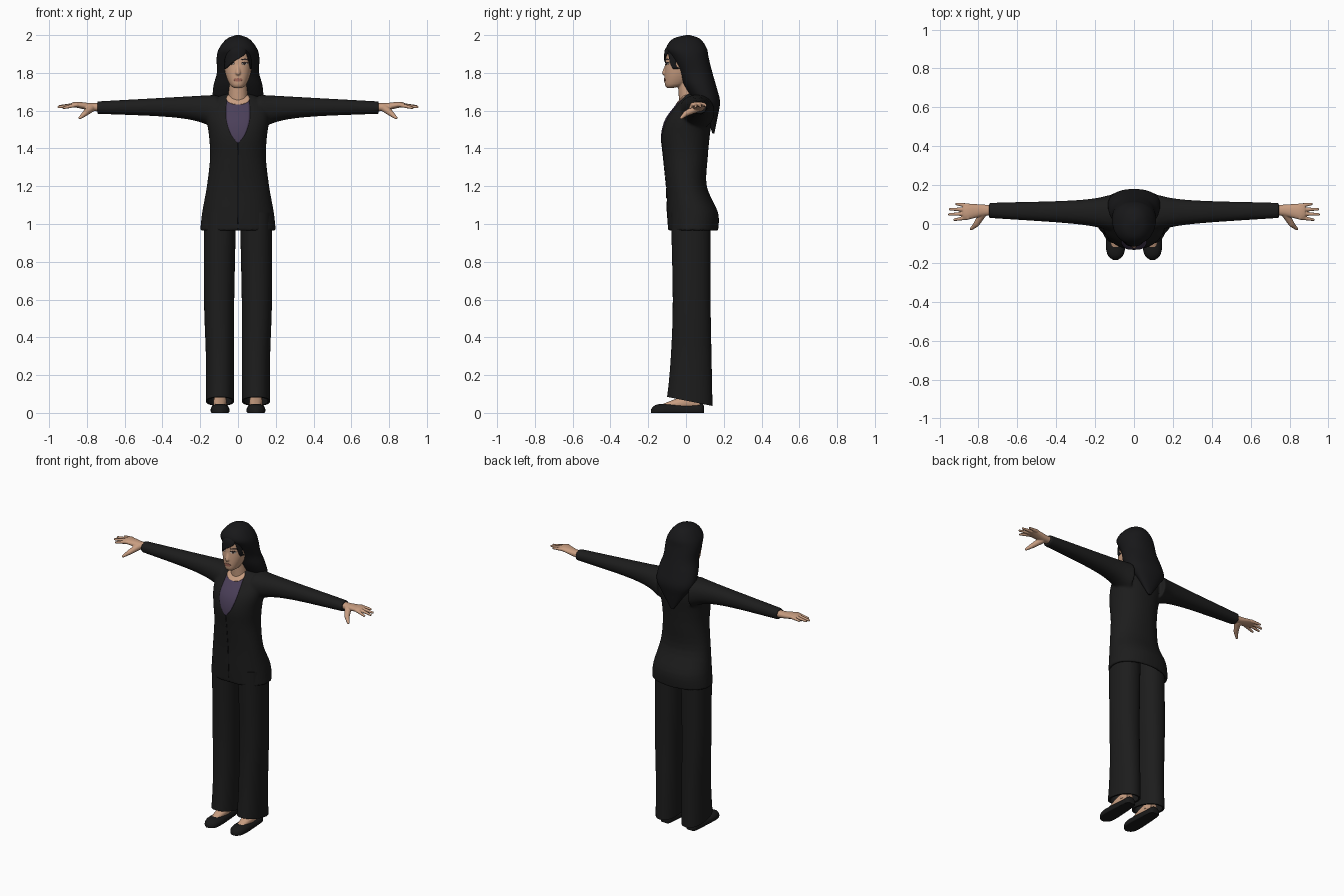
import bpy, bmesh, math
from mathutils import Matrix, Vector
from mathutils.bvhtree import BVHTree

cube = bpy.data.objects.get("Cube")
if cube:
    bpy.data.objects.remove(cube, do_unlink=True)


def material(name, red, green, blue):
    mat = bpy.data.materials.new(name)
    mat.use_nodes = True
    colour = (red, green, blue, 1)
    mat.diffuse_color = colour
    mat.node_tree.nodes["Principled BSDF"].inputs["Base Color"].default_value = colour
    return mat


cloth = material("black cloth", .012, .012, .012)
hair_black = material("black hair", .009, .009, .01)
leather = material("black leather", .01, .01, .01)
skin = material("skin", .58, .34, .22)
lip_red = material("lip red", .36, .14, .1)
dark_brown = material("dark brown", .03, .02, .02)
eye_white = material("eye white", .6, .55, .5)
purple = material("purple knit", .07, .05, .1)
made = []


def spline(rows, steps=4):
    """Smooth curve through the rows; a repeated row gives a sharp corner."""
    rows = [Vector(row) for row in rows]
    last = len(rows) - 1
    result = []
    for index in range(last):
        before, start = rows[max(index - 1, 0)], rows[index]
        end, after = rows[index + 1], rows[min(index + 2, last)]
        if start == end:
            continue
        leave, arrive = (end - before) / 2, (after - start) / 2
        for step in range(steps):
            t = step / steps
            ease = t * t * (3 - 2 * t)
            result.append(start.lerp(end, ease) + leave * t * (1 - t) ** 2
                          - arrive * t * t * (1 - t))
    return result + [rows[last]]


def centred(rows, centre=0):
    """Turn (along, half width, low, high) into (along, left, right, low, high)."""
    return [(along, centre - half, centre + half, low, high)
            for along, half, low, high in rows]


def hollow(rows, wall):
    """Add an inner wall above the hem, so that the garment is open below."""
    hem, inside = [(along, left + wall, right - wall, low + wall, high - wall)
                   for along, left, right, low, high in rows[:2]]
    return [inside, hem, hem, rows[0]] + rows


def loft(bm, rows, axis="z", power=2.2, segments=40):
    """Skin a run of rounded cross-sections along an axis."""
    rings = []
    for along, left, right, low, high in spline(rows):
        ring = []
        for k in range(segments):
            angle = math.tau * k / segments
            c, s = math.cos(angle), math.sin(angle)
            u = (left + right + (right - left) * math.copysign(abs(c) ** (2 / power), c)) / 2
            v = (low + high + (high - low) * math.copysign(abs(s) ** (2 / power), s)) / 2
            point = {"x": (along, u, v), "y": (u, along, v), "z": (u, v, along)}[axis]
            ring.append(bm.verts.new(point))
        rings.append(ring)
    for ring, following in zip(rings, rings[1:]):
        for k in range(segments):
            bm.faces.new((ring[k - 1], ring[k], following[k], following[k - 1]))
    bm.faces.new(rings[0])
    bm.faces.new(rings[-1])


def limb(bm, start, end, start_radius, end_radius):
    """Tapered round bar with a ball at its end."""
    start, end = Vector(start), Vector(end)
    turn = (end - start).to_track_quat("Z", "Y").to_matrix().to_4x4()
    bmesh.ops.create_cone(bm, cap_ends=True, segments=20, radius1=start_radius,
                          radius2=end_radius, depth=(end - start).length,
                          matrix=Matrix.Translation((start + end) / 2) @ turn)
    bmesh.ops.create_uvsphere(bm, u_segments=20, v_segments=10, radius=end_radius,
                              matrix=Matrix.Translation(end))


def finish(name, bm, mat, mirror=False, voxel=0):
    bmesh.ops.recalc_face_normals(bm, faces=bm.faces)
    mesh = bpy.data.meshes.new(name)
    bm.to_mesh(mesh)
    bm.free()
    mesh.materials.append(mat)
    part = bpy.data.objects.new(name, mesh)
    bpy.context.collection.objects.link(part)
    if mirror:
        part.modifiers.new("mirror", "MIRROR")
    if voxel:
        blend = part.modifiers.new("blend", "REMESH")
        blend.mode, blend.voxel_size, blend.use_smooth_shade = "VOXEL", voxel, True
        soften = part.modifiers.new("soften", "SMOOTH")
        soften.iterations = 3
    made.append(part)
    return part


def surface(part):
    bpy.context.view_layer.update()
    return BVHTree.FromObject(part, bpy.context.evaluated_depsgraph_get())


def oval(x, z, half_width, half_height):
    """Plate rows (height, left, right) for an ellipse."""
    angles = [math.pi * (k + .1) / 8.2 for k in range(9)]
    return [(z + half_height * math.cos(a), x - half_width * math.sin(a),
             x + half_width * math.sin(a)) for a in angles]


def plate(name, tree, rows, mat, lift=.003, mirror=False, columns=12):
    """Thin patch laid on the front of a surface."""
    bm = bmesh.new()
    grid = []
    for z, left, right in spline(rows):
        line = []
        for k in range(columns + 1):
            x = left + (right - left) * k / columns
            hit = tree.ray_cast(Vector((x, -1, z)), Vector((0, 1, 0)))[0]
            hit = hit or tree.find_nearest(Vector((x, 0, z)))[0]
            line.append(bm.verts.new((x, hit.y - lift, z)))
        grid.append(line)
    for upper, lower in zip(grid, grid[1:]):
        for k in range(columns):
            bm.faces.new((upper[k], lower[k], lower[k + 1], upper[k + 1]))
    part = finish(name, bm, mat, mirror)
    if sum(face.normal.y for face in part.data.polygons) > 0:
        part.data.flip_normals()
    thickness = part.modifiers.new("thickness", "SOLIDIFY")
    thickness.thickness, thickness.offset = lift, -1


def sleeve_section(x):
    """The sleeve swells toward the shoulder and tapers to the cuff."""
    radius = .065 - .043 * x + .1 * math.exp(-10 * x)
    depth = radius * (1 + x / 4)
    middle, top = .055 + .02 * x, 1.69 - .055 * x
    return x, middle - depth, middle + depth, top - 2 * radius, top


# Jacket: open hem, torso and both sleeves blended into one surface
bm = bmesh.new()
torso = centred([(.965, .2, -.095, .17), (1.06, .19, -.1, .17), (1.2, .165, -.105, .11),
                 (1.35, .148, -.12, .115), (1.46, .153, -.13, .125), (1.55, .165, -.11, .135),
                 (1.62, .16, -.06, .13), (1.67, .11, -.02, .115), (1.69, .06, 0, .1)])
loft(bm, hollow(torso, .016))
sleeve = [sleeve_section(.745 - .07 * k) for k in range(10)]
loft(bm, sleeve, "x")
loft(bm, [(-section[0], *section[1:]) for section in sleeve], "x")
jacket = finish("jacket", bm, cloth, voxel=.008)

# Blouse, bare neckline and closing seam on the jacket
chest = surface(jacket)
blouse = [(1.66, .06), (1.56, .063), (1.48, .04), (1.43, .004)]
plate("blouse", chest, [(z, -half, half) for z, half in blouse], purple)
plate("neckline", chest, oval(0, 1.665, .062, .032), skin, .006)
plate("front_seam", chest, [(1.43, -.002, .002), (.97, -.002, .002)], hair_black, .002, columns=2)

# Trousers: hollow legs whose hems slope down toward the back
bm = bmesh.new()
leg = [(.065, .02, .17, -.1, .14), (.3, .02, .17, -.08, .135),
       (.6, .02, .18, -.07, .13), (1.06, .01, .18, -.08, .13)]
loft(bm, hollow(leg, .012))
for vert in bm.verts:
    near_hem = max(0, 1 - abs(vert.co.z - leg[0][0]) * 10)
    vert.co.z -= vert.co.y * near_hem / 5
finish("trousers", bm, cloth, mirror=True)

# Feet with ankles
foot_x = .095
bm = bmesh.new()
loft(bm, centred([(-.14, .02, .02, .04), (-.04, .035, .015, .08),
                  (.02, .033, .015, .1), (.075, .025, .015, .08)], foot_x), "y")
limb(bm, (foot_x, .03, .05), (foot_x, .02, .2), .034, .036)
finish("feet", bm, skin, mirror=True)

# Flat shoes with level soles
bm = bmesh.new()
loft(bm, centred([(-.185, .012, -.01, .02), (-.16, .04, -.02, .042), (-.1, .05, -.02, .049),
                  (.03, .041, -.02, .046), (.08, .035, -.02, .05), (.094, .02, -.02, .04)],
                 foot_x), "y")
for vert in bm.verts:
    vert.co.z = max(vert.co.z, 0)
finish("shoes", bm, leather, mirror=True)

# Hands: palm, fanned fingers and thumb blended together
bm = bmesh.new()
loft(bm, [(.72, .045, .097, 1.595, 1.64), (.78, .04, .1, 1.6, 1.64),
          (.85, .024, .104, 1.615, 1.647), (.88, .03, .1, 1.62, 1.642)], "x")
for k in range(4):
    tip = (.952 - .015 * (k - 1.4) ** 2, .022 + .027 * k, 1.615 + .004 * k)
    limb(bm, (.85, .034 + .02 * k, 1.632), tip, .012, .007)
limb(bm, (.775, .06, 1.615), (.81, 0, 1.585), .022, .015)
limb(bm, (.81, 0, 1.585), (.837, -.025, 1.562), .015, .008)
finish("hands", bm, skin, mirror=True, voxel=.0035)

# Head with jaw, nose and neck
bm = bmesh.new()
loft(bm, centred([(1.72, .02, -.1, -.07), (1.74, .045, -.112, 0), (1.8, .068, -.113, .05),
                  (1.87, .076, -.108, .09), (1.93, .067, -.1, .09), (1.97, .03, -.05, .05)]))
limb(bm, (0, -.1, 1.85), (0, -.113, 1.8), .007, .014)
limb(bm, (0, .02, 1.62), (0, 0, 1.77), .055, .045)
head = finish("head", bm, skin, voxel=.004)

# Facial details
face = surface(head)
plate("eyes", face, oval(.035, 1.849, .015, .006), eye_white, .002, True)
plate("irises", face, oval(.035, 1.849, .007, .006), dark_brown, .003, True)
plate("upper_lashes", face, oval(.035, 1.856, .017, .003), dark_brown, .003, True)
plate("eyebrows", face, oval(.037, 1.872, .02, .003), dark_brown, .002, True)
plate("lips", face, oval(0, 1.763, .024, .009), lip_red)

# Hair: a long mass tapering to a point down the back
bm = bmesh.new()
loft(bm, centred([(1.48, .01, .14, .15), (1.58, .08, .1, .17), (1.65, .13, .04, .18),
                  (1.73, .13, -.01, .16), (1.8, .112, -.04, .14), (1.88, .113, -.08, .12),
                  (1.93, .1, -.105, .11), (1.98, .06, -.07, .075), (2, .01, 0, .02)]))
finish("hair", bm, hair_black)

# Side-swept fringe
plate("fringe_right", face, [(1.95, -.045, .05), (1.91, -.065, .045), (1.885, -.07, .02),
                             (1.86, -.072, -.025), (1.82, -.073, -.067)], hair_black, .009)
plate("fringe_left", face, [(1.95, .03, .05), (1.89, .052, .07), (1.82, .067, .072)],
      hair_black, .009)

# Smooth shading with crisp hems
bpy.ops.object.select_all(action="DESELECT")
for part in made:
    part.select_set(True)
bpy.context.view_layer.objects.active = jacket
bpy.ops.object.shade_smooth_by_angle(angle=math.radians(50))
